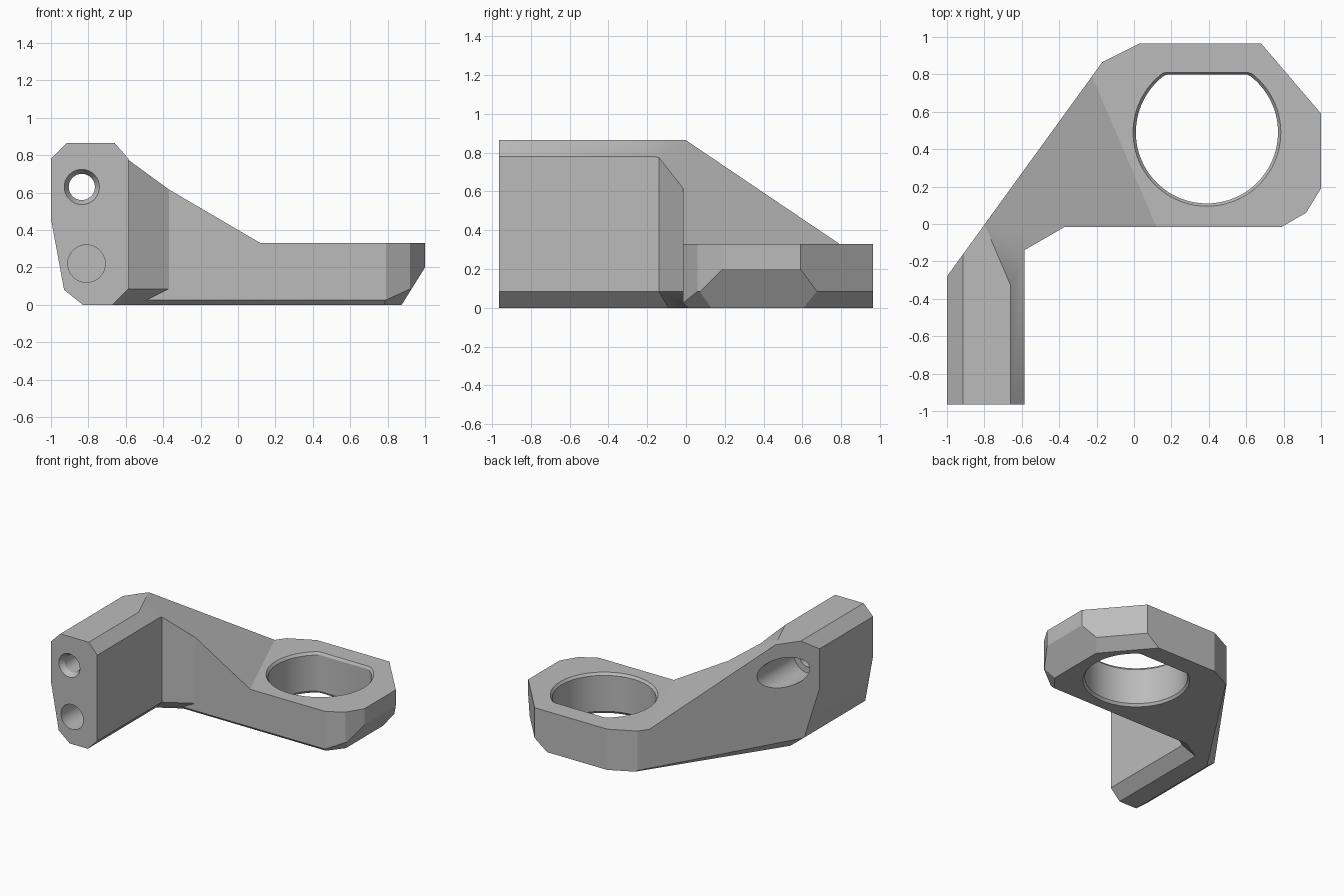
import bpy
import bmesh
import math
from mathutils import Vector

cube = bpy.data.objects.get("Cube")
if cube:
    bpy.data.objects.remove(cube, do_unlink=True)

grey = bpy.data.materials.new("plain grey")
grey.use_nodes = True
grey.diffuse_color = (0.5, 0.5, 0.5, 1)
grey.node_tree.nodes["Principled BSDF"].inputs["Base Color"].default_value = grey.diffuse_color

INSIDE = Vector((-0.7, -0.05, 0.3))  # a point every trimming plane keeps


def finish(name, bm):
    bmesh.ops.recalc_face_normals(bm, faces=bm.faces[:])
    mesh = bpy.data.meshes.new(name)
    bm.to_mesh(mesh)
    bm.free()
    mesh.materials.append(grey)
    obj = bpy.data.objects.new(name, mesh)
    bpy.context.collection.objects.link(obj)
    return obj


def prism(name, points, axis, low, high, planes=()):
    """Extrude a profile along an axis and trim it with three-point planes."""
    bm = bmesh.new()
    if axis == "Z":
        base = [Vector((a, b, low)) for a, b in points]
        move = Vector((0, 0, high - low))
    else:
        base = [Vector((a, low, b)) for a, b in points]
        move = Vector((0, high - low, 0))
    face = bm.faces.new([bm.verts.new(p) for p in base])
    out = bmesh.ops.extrude_face_region(bm, geom=[face])
    bmesh.ops.translate(bm, vec=move, verts=[v for v in out["geom"] if isinstance(v, bmesh.types.BMVert)])
    bmesh.ops.recalc_face_normals(bm, faces=bm.faces[:])
    for a, b, c in planes:
        a, b, c = Vector(a), Vector(b), Vector(c)
        normal = (b - a).cross(c - a).normalized()
        if normal.dot(INSIDE - a) > 0:
            normal.negate()
        bmesh.ops.bisect_plane(bm, geom=bm.verts[:] + bm.edges[:] + bm.faces[:], dist=1e-5,
                               plane_co=a, plane_no=normal, clear_outer=True)
        rim = [e for e in bm.edges if e.is_boundary]
        if rim:
            bmesh.ops.holes_fill(bm, edges=rim, sides=0)
    return finish(name, bm)


def round_cutter(name, axis, u, v, sections, sides=64):
    """Loft circles of (position, radius, flat limit) along an axis."""
    bm = bmesh.new()
    rings = []
    for pos, radius, limit in sections:
        ring = []
        for i in range(sides):
            t = 2 * math.pi * i / sides
            a, b = u + radius * math.cos(t), min(v + radius * math.sin(t), limit)
            ring.append(bm.verts.new((a, b, pos) if axis == "Z" else (a, pos, b)))
        rings.append(ring)
    for lower, upper in zip(rings, rings[1:]):
        for i in range(sides):
            j = (i + 1) % sides
            bm.faces.new((lower[i], lower[j], upper[j], upper[i]))
    bm.faces.new(rings[0])
    bm.faces.new(rings[-1])
    return finish(name, bm)


def combine(target, other, operation):
    mod = target.modifiers.new(operation.lower(), "BOOLEAN")
    mod.operation, mod.solver, mod.object = operation, "EXACT", other
    bpy.context.view_layer.objects.active = target
    bpy.ops.object.modifier_apply(modifier=mod.name)
    bpy.data.objects.remove(other, do_unlink=True)


# Shared trimming planes
back_wall = ((-0.17, 0.865, 0), (-1, -0.28, 0), (-1, -0.28, 1))
slope = ((-0.8, 0, 0.865), (-0.22, 0.78, 0.33), (0.12, -0.015, 0.33))
back_chamfer = ((-0.17, 0.865, 0.01), (-0.93, -0.18, 0.08), (-0.83, -0.15, 0))
wedge_chamfer = ((-0.585, -0.14, 0.085), (-0.37, -0.015, 0.085), (-0.6275, -0.066, 0))
front_chamfer = ((-0.5, -0.015, 0.025), (0.79, -0.015, 0.025), (0.5, 0.01, 0))
corner_chamfer = ((0.79, -0.015, 0.025), (0.92, 0.06, 0.085), (0.875, 0.13, 0))
side_chamfer = ((1, 0.19, 0.2), (1, 0.59, 0.2), (0.875, 0.3, 0))
rear_chamfer = ((1, 0.59, 0.085), (0.68, 0.965, 0.085), (0.935, 0.535, 0))

# Mounting arm
bracket = prism("bracket", [(-1, 0.78), (-0.915, 0.865), (-0.66, 0.865), (-0.585, 0.78), (-0.585, 0.085),
                            (-0.67, 0), (-0.83, 0), (-0.93, 0.08), (-1, 0.46)],
                "Y", -0.965, 0.4, [back_wall, slope, back_chamfer])

# Inner corner wedge
wedge = prism("wedge", [(-0.8, -0.004), (-0.8, -0.264), (-0.37, -0.015), (-0.37, 0.589)],
              "Z", 0, 0.865, [slope, back_chamfer, wedge_chamfer])

# Ramp above the ring plate
ramp = prism("ramp", [(-0.79, 0.01), (-0.79, -0.015), (0.3, -0.015), (-0.17, 0.865)],
             "Z", 0.1, 0.865, [slope])

# Ring plate
plate = prism("ring_plate", [(-0.79, 0.01), (-0.79, -0.015), (0.79, -0.015), (0.92, 0.06), (1, 0.19),
                             (1, 0.59), (0.68, 0.965), (0.03, 0.965), (-0.17, 0.865)],
              "Z", 0, 0.33, [back_chamfer, front_chamfer, corner_chamfer, side_chamfer, rear_chamfer])
for part in (plate, ramp, wedge):
    combine(bracket, part, "UNION")

# Flat-sided ring opening with bevelled rims
combine(bracket, round_cutter("ring_hole", "Z", 0.39, 0.49, [
    (-0.02, 0.41, 0.82), (0.02, 0.38, 0.8), (0.31, 0.38, 0.8), (0.35, 0.41, 0.82)], 96), "DIFFERENCE")

# Through hole, its rear counterbore, and the blind hole
combine(bracket, round_cutter("screw_hole", "Y", -0.835, 0.63, [
    (-1.0, 0.115, 2), (-0.925, 0.07, 2), (-0.36, 0.07, 2), (-0.36, 0.12, 2), (0.5, 0.12, 2)]), "DIFFERENCE")
combine(bracket, round_cutter("blind_hole", "Y", -0.81, 0.22, [
    (-1.0, 0.1, 2), (-0.6, 0.1, 2)]), "DIFFERENCE")

# Tidy and shade
bm = bmesh.new()
bm.from_mesh(bracket.data)
bmesh.ops.remove_doubles(bm, verts=bm.verts[:], dist=0.0005)
bmesh.ops.dissolve_limit(bm, angle_limit=0.01, verts=bm.verts[:], edges=bm.edges[:])
bm.to_mesh(bracket.data)
bm.free()
bpy.ops.object.select_all(action="DESELECT")
bracket.select_set(True)
bpy.context.view_layer.objects.active = bracket
bpy.ops.object.shade_smooth_by_angle(angle=math.radians(25))
